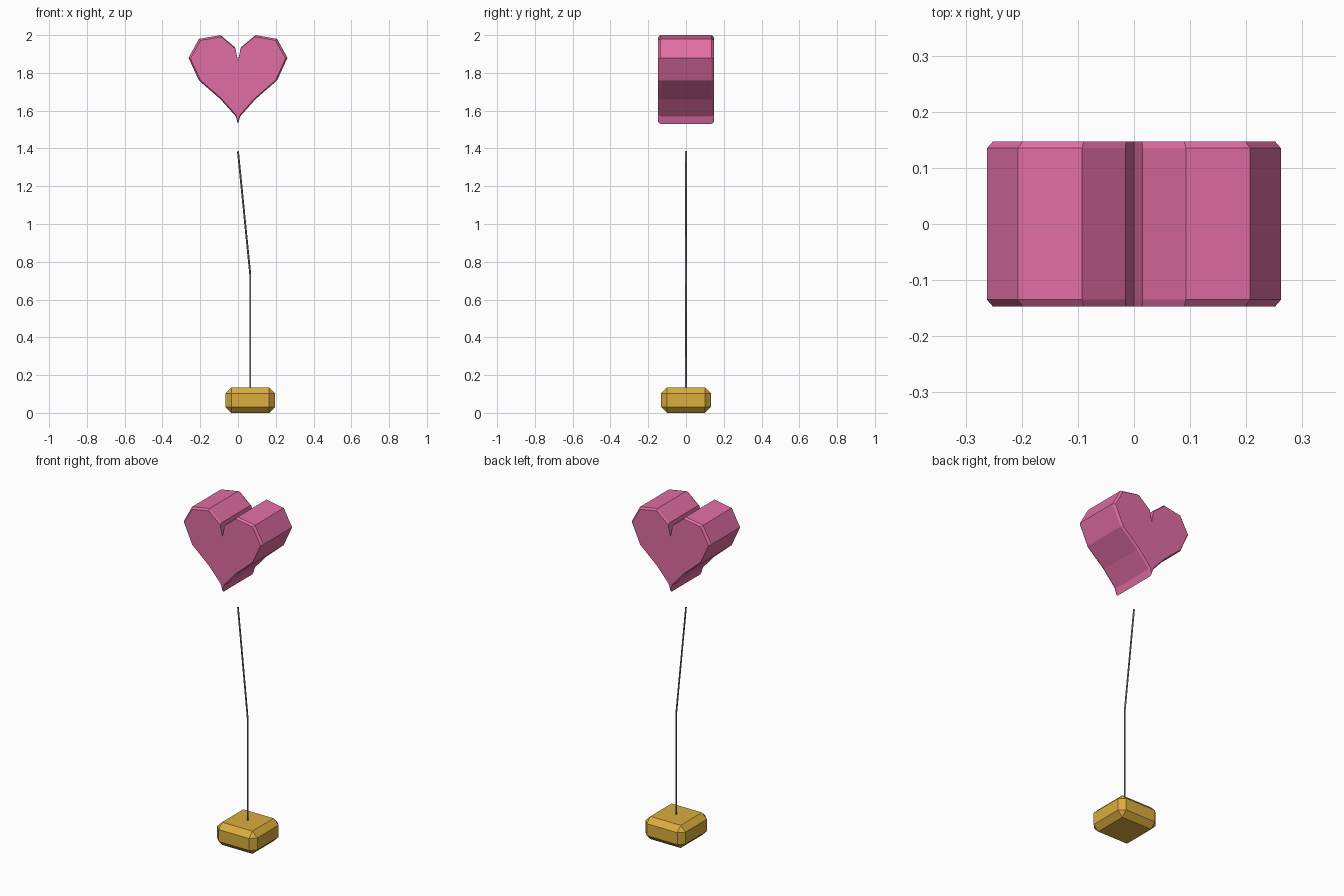
import bpy
import bmesh

old = bpy.data.objects.get("Cube")
if old:
    bpy.data.objects.remove(old, do_unlink=True)


def make_material(name, color):
    mat = bpy.data.materials.new(name)
    mat.use_nodes = True
    mat.diffuse_color = color
    mat.node_tree.nodes["Principled BSDF"].inputs["Base Color"].default_value = color
    return mat


def add_mesh(name, bm, mat):
    bmesh.ops.recalc_face_normals(bm, faces=bm.faces)
    mesh = bpy.data.meshes.new(name)
    bm.to_mesh(mesh)
    bm.free()
    mesh.materials.append(mat)
    obj = bpy.data.objects.new(name, mesh)
    bpy.context.collection.objects.link(obj)
    return obj


pink = make_material("pink", (0.745, 0.156, 0.366, 1))
gold = make_material("gold", (0.708, 0.418, 0.048, 1))
grey = make_material("steel grey", (0.2, 0.21, 0.23, 1))

# Heart: mirrored outline lofted front to back, with slightly smaller caps
half = [(0.012, 1.57), (0.092, 1.66), (0.207, 1.76), (0.262, 1.88),
        (0.207, 1.98), (0.093, 2.0), (0.015, 1.935)]
outline = [(0, 1.53)] + half + [(0, 1.865)] + [(-x, z) for x, z in reversed(half)]
center_z = 1.78
bm = bmesh.new()
rings = []
for y, scale in ((-0.147, 0.96), (-0.135, 1), (0.135, 1), (0.147, 0.96)):
    rings.append([bm.verts.new((x * scale, y, center_z + (z - center_z) * scale))
                  for x, z in outline])
count = len(outline)
for a, b in zip(rings, rings[1:]):
    for i in range(count):
        j = (i + 1) % count
        bm.faces.new((a[i], a[j], b[j], b[i]))
bm.faces.new(rings[0])
bm.faces.new(list(reversed(rings[-1])))
add_mesh("heart", bm, pink)

# Base: chamfered block under the lower end of the stem
bm = bmesh.new()
bmesh.ops.create_cube(bm, size=1)
bmesh.ops.scale(bm, vec=(0.264, 0.264, 0.135), verts=bm.verts)
bmesh.ops.translate(bm, vec=(0.065, 0, 0.0675), verts=bm.verts)
bmesh.ops.bevel(bm, geom=bm.edges[:], offset=0.032, segments=1,
                affect='EDGES', clamp_overlap=True)
add_mesh("base", bm, gold)

# Stem: thin bent rod
curve = bpy.data.curves.new("stem", 'CURVE')
curve.dimensions = '3D'
curve.bevel_depth = 0.005
curve.bevel_resolution = 1
curve.use_fill_caps = True
path = [(0.065, 0, 0.1), (0.065, 0, 0.73), (0, 0, 1.385)]
spline = curve.splines.new('POLY')
spline.points.add(len(path) - 1)
for point, co in zip(spline.points, path):
    point.co = (*co, 1)
curve.materials.append(grey)
stem = bpy.data.objects.new("stem", curve)
bpy.context.collection.objects.link(stem)
